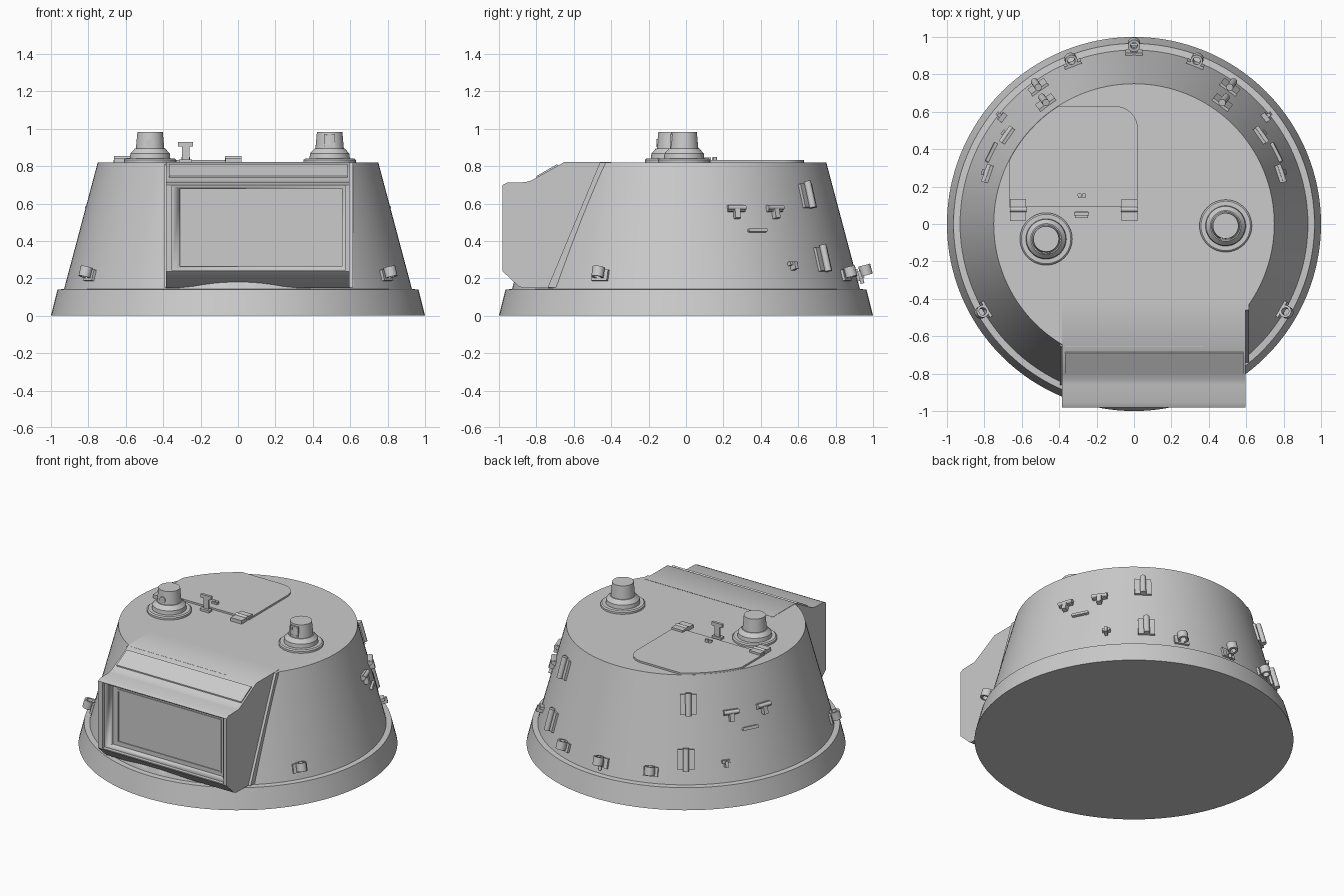
import bpy, bmesh
from math import pi, sin, cos, radians, atan2, sqrt
from mathutils import Matrix, Vector

if "Cube" in bpy.data.objects:
    bpy.data.objects.remove(bpy.data.objects["Cube"])


def finish(name, bm):
    bmesh.ops.recalc_face_normals(bm, faces=bm.faces[:])
    me = bpy.data.meshes.new(name)
    bm.to_mesh(me)
    bm.free()
    ob = bpy.data.objects.new(name, me)
    bpy.context.collection.objects.link(ob)
    smooth(ob)
    return ob


def smooth(ob):
    bpy.ops.object.select_all(action='DESELECT')
    ob.select_set(True)
    bpy.context.view_layer.objects.active = ob
    bpy.ops.object.shade_smooth_by_angle(angle=radians(30))


def lathe(name, prof, cx=0, cy=0, n=64):
    bm = bmesh.new()
    rings = [[bm.verts.new((cx + r * cos(2 * pi * i / n), cy + r * sin(2 * pi * i / n), z))
              for i in range(n)] for r, z in prof]
    for a, b in zip(rings, rings[1:]):
        for i in range(n):
            j = (i + 1) % n
            bm.faces.new((a[i], a[j], b[j], b[i]))
    bm.faces.new(rings[0])
    bm.faces.new(rings[-1])
    return finish(name, bm)


def prism(name, pts, a, b, axis='x'):
    """Extrude an outline from a to b along x (pts are y,z) or z (pts are x,y)."""
    bm = bmesh.new()
    mk = (lambda p, d: (d, *p)) if axis == 'x' else (lambda p, d: (*p, d))
    lo = [bm.verts.new(mk(p, a)) for p in pts]
    hi = [bm.verts.new(mk(p, b)) for p in pts]
    bm.faces.new(lo)
    bm.faces.new(hi)
    for i in range(len(pts)):
        j = (i + 1) % len(pts)
        bm.faces.new((lo[i], lo[j], hi[j], hi[i]))
    return finish(name, bm)


def add_box(bm, c, s, m=Matrix()):
    bmesh.ops.create_cube(bm, size=1, matrix=m @ Matrix.Translation(c) @ Matrix.Diagonal((*s, 1)))


def add_rod(bm, c, r, length, axis, m=Matrix()):
    rot = {'x': Matrix.Rotation(pi / 2, 4, 'Y'), 'y': Matrix.Rotation(pi / 2, 4, 'X'), 'z': Matrix()}[axis]
    bmesh.ops.create_cone(bm, cap_ends=True, segments=20, radius1=r, radius2=r, depth=length,
                          matrix=m @ Matrix.Translation(c) @ rot)


def add_eye(bm, c, ro, ri, h, m):
    """Ring with its hole along local y."""
    n = 20
    rings = [[bm.verts.new(m @ Vector((c[0] + r * cos(2 * pi * i / n), c[1] + y, c[2] + r * sin(2 * pi * i / n))))
              for i in range(n)] for r, y in ((ro, -h / 2), (ro, h / 2), (ri, h / 2), (ri, -h / 2))]
    for k in range(4):
        a, b = rings[k], rings[(k + 1) % 4]
        for i in range(n):
            j = (i + 1) % n
            bm.faces.new((a[i], a[j], b[j], b[i]))


def cut(ob, lo, hi):
    bm = bmesh.new()
    add_box(bm, [(a + b) / 2 for a, b in zip(lo, hi)], [b - a for a, b in zip(lo, hi)])
    c = finish("cutter", bm)
    c.hide_render = True
    mod = ob.modifiers.new("cut", 'BOOLEAN')
    mod.operation, mod.solver, mod.object = 'DIFFERENCE', 'EXACT', c
    bpy.context.view_layer.objects.active = ob
    bpy.ops.object.modifier_move_to_index(modifier="cut", index=0)
    bpy.ops.object.modifier_apply(modifier="cut")
    bpy.data.objects.remove(c)


def wall(deg, z):
    """Frame on the sloped wall: x tangent, y up the slope, z outward."""
    k = 0.265
    r = 0.93 - k * (z - 0.14)
    t = radians(deg)
    rad = Vector((cos(t), sin(t), 0))
    up = Vector((-k * rad.x, -k * rad.y, 1)).normalized()
    tan = Vector((-sin(t), cos(t), 0))
    m = Matrix((tan, up, tan.cross(up))).transposed().to_4x4()
    m.translation = rad * r + Vector((0, 0, z))
    return m


# Turret shell: flared base ring, conical wall, flat roof
shell = lathe("turret_shell", [(1, 0), (0.965, 0.14), (0.93, 0.143), (0.75, 0.82)], n=128)
cut(shell, (-0.384, -1.2, 0.25), (0.595, -0.655, 1.0))

# Gun mount housing with a stepped front recess
housing = prism("front_housing", [(-0.98, 0.237), (-0.98, 0.70), (-0.955, 0.712), (-0.86, 0.714), (-0.83, 0.722),
                                  (-0.80, 0.738), (-0.65, 0.822), (-0.40, 0.822), (-0.68, 0.148), (-0.87, 0.148),
                                  (-0.895, 0.157)], -0.385, 0.597)
cut(housing, (-0.353, -1.2, 0.243), (0.594 - 0.02, -0.955, 0.696))
cut(housing, (-0.31, -1.2, 0.263), (0.555, -0.925, 0.68))
prism("right_weld_flange", [(-0.46, 0.82), (-0.41, 0.82), (-0.69, 0.15), (-0.74, 0.15)], 0.59, 0.615)
prism("left_weld_flange", [(-0.655, 0.81), (-0.62, 0.81), (-0.82, 0.15), (-0.86, 0.15)], -0.395, -0.38)
prism("front_cover_strip", [(-0.80, 0.735), (-0.80, 0.746), (-0.69, 0.81), (-0.68, 0.80)], -0.37, 0.585)
bm = bmesh.new()
for x0, x1, z0, z1 in ((-0.27, 0.515, 0.64, 0.655), (-0.27, 0.515, 0.283, 0.295),
                       (-0.275, -0.265, 0.283, 0.655), (0.51, 0.52, 0.283, 0.655)):
    add_box(bm, ((x0 + x1) / 2, -0.926, (z0 + z1) / 2), (x1 - x0, 0.01, z1 - z0))
finish("recess_inner_frame", bm)

# Hatch plate: rounded corner at the right, clipped by the roof edge at the left
out = [(-0.665, 0.09), (0.02, 0.09)]
out += [(-0.10 + 0.12 * cos(a * pi / 16), 0.51 + 0.12 * sin(a * pi / 16)) for a in range(9)]
a0, a1 = atan2(0.63, -0.405), atan2(0.345, -0.665)
out += [(0.749 * cos(a0 + (a1 - a0) * i / 8), 0.749 * sin(a0 + (a1 - a0) * i / 8)) for i in range(9)]
prism("hatch_plate", out, 0.815, 0.832, 'z')

# Hatch hinges
for side, x in (("left", -0.62), ("right", -0.025)):
    bm = bmesh.new()
    add_box(bm, (x, 0.045, 0.832), (0.085, 0.06, 0.024))
    add_box(bm, (x, 0.11, 0.838), (0.085, 0.045, 0.016))
    add_rod(bm, (x, 0.078, 0.84), 0.014, 0.088, 'x')
    finish(side + "_hatch_hinge", bm)

# Hatch catch post and small staple
bm = bmesh.new()
add_box(bm, (-0.28, 0.05, 0.825), (0.07, 0.035, 0.02))
add_box(bm, (-0.28, 0.055, 0.865), (0.04, 0.012, 0.09))
add_box(bm, (-0.28, 0.055, 0.916), (0.08, 0.018, 0.024))
finish("hatch_catch", bm)
bm = bmesh.new()
for x in (-0.292, -0.268):
    add_rod(bm, (x, 0.155, 0.84), 0.011, 0.02, 'z')
add_box(bm, (-0.28, 0.143, 0.838), (0.04, 0.008, 0.014))
finish("hatch_staple", bm)

# Periscopes
for side, x, y in (("left", -0.47, -0.08), ("right", 0.49, -0.01)):
    lathe(side + "_periscope", [(0.14, 0.81), (0.14, 0.833), (0.132, 0.84), (0.108, 0.84), (0.105, 0.867),
                                (0.082, 0.893), (0.076, 0.893), (0.068, 0.983)], x, y)
bm = bmesh.new()
add_rod(bm, (-0.47, -0.147, 0.923), 0.021, 0.02, 'y')
finish("left_periscope_lens", bm)
bm = bmesh.new()
for dx in (-0.024, 0.024):
    add_box(bm, (0.49 + dx, -0.072, 0.935), (0.01, 0.025, 0.068))
for z in (0.904, 0.966):
    add_box(bm, (0.49, -0.076, z), (0.058, 0.02, 0.01))
finish("right_periscope_window", bm)


# Wall fittings, each built in the wall frame
def tube_bracket(bm, m):
    add_box(bm, (0, 0, 0.006), (0.105, 0.13, 0.016), m)
    add_rod(bm, (0, 0.002, 0.024), 0.019, 0.145, 'y', m)


def tee_clamp(bm, m):
    add_box(bm, (0, 0.012, 0.008), (0.095, 0.035, 0.016), m)
    add_rod(bm, (0, 0.014, 0.02), 0.013, 0.1, 'x', m)
    add_box(bm, (0, -0.02, 0.015), (0.03, 0.05, 0.035), m)


def grip_bar(bm, m):
    add_box(bm, (0, 0, 0.008), (0.095, 0.02, 0.018), m)
    for x in (-0.047, 0.047):
        add_rod(bm, (x, 0, 0.008), 0.01, 0.018, 'z', m)


def small_clip(bm, m):
    add_box(bm, (0, 0.005, 0.012), (0.05, 0.02, 0.028), m)
    add_box(bm, (0, -0.01, 0.02), (0.02, 0.04, 0.045), m)


def lug(bm, m):
    add_box(bm, (0, -0.005, 0.006), (0.095, 0.06, 0.016), m)
    add_eye(bm, (0, 0.005, 0.034), 0.033, 0.02, 0.055, m)


def tow_hook(bm, m):
    add_box(bm, (0, 0, 0.006), (0.09, 0.065, 0.016), m)
    add_box(bm, (0, -0.002, 0.02), (0.035, 0.04, 0.04), m)
    add_eye(bm, (0, 0.015, 0.055), 0.033, 0.018, 0.055, m)
    add_rod(bm, (0, -0.02, 0.022), 0.01, 0.06, 'y', m)


for name, deg, z, build in (("tube_bracket_upper", 54, 0.64, tube_bracket), ("tube_bracket_lower", 55, 0.30, tube_bracket),
                            ("tee_clamp_rear", 35, 0.56, tee_clamp), ("tee_clamp_front", 19, 0.56, tee_clamp),
                            ("grip_bar", 26.7, 0.455, grip_bar), ("small_clip", 39, 0.27, small_clip),
                            ("rear_lug", 69, 0.22, lug), ("front_lug", -30, 0.22, lug)):
    for side, d in (("right", deg), ("left", 180 - deg)):
        bm = bmesh.new()
        build(bm, wall(d, z))
        finish(side + "_" + name, bm)
bm = bmesh.new()
tow_hook(bm, wall(90, 0.215))
finish("rear_tow_hook", bm)
